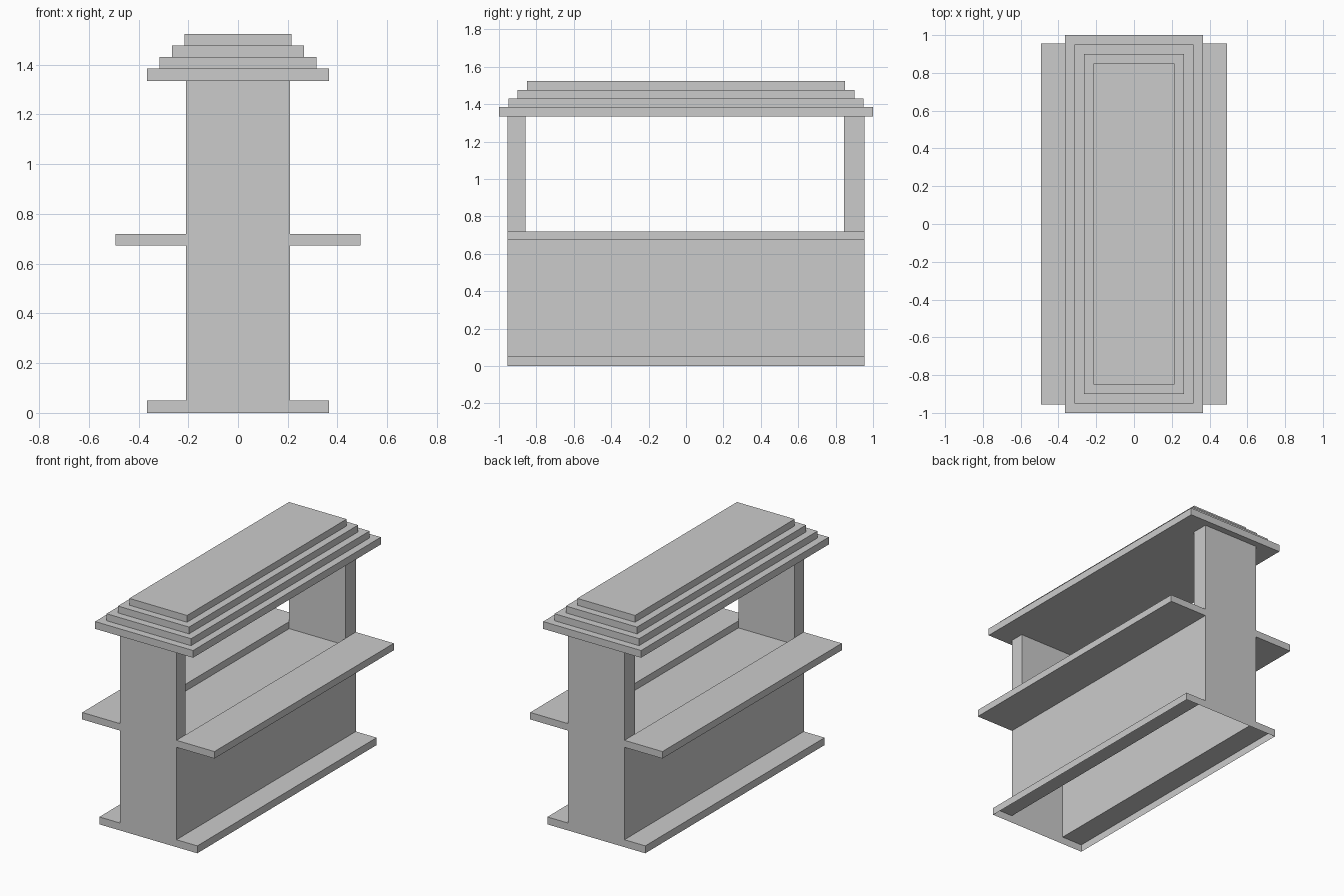
import bpy, bmesh

if "Cube" in bpy.data.objects:
    bpy.data.objects.remove(bpy.data.objects["Cube"])


def make_object(name, bm):
    bmesh.ops.recalc_face_normals(bm, faces=bm.faces)
    mesh = bpy.data.meshes.new(name)
    bm.to_mesh(mesh)
    bm.free()
    obj = bpy.data.objects.new(name, mesh)
    bpy.context.collection.objects.link(obj)
    return obj


def box(name, x, y, z):
    """Box from (min, max) pairs on each axis."""
    bm = bmesh.new()
    bmesh.ops.create_cube(bm, size=1)
    for v in bm.verts:
        v.co = [lo + (c + 0.5) * (hi - lo) for c, (lo, hi) in zip(v.co, (x, y, z))]
    return make_object(name, bm)


HALF_W, HALF_L = 0.21, 0.955
FLOOR, COUNTER_TOP, ROOF_Z = 0.673, 0.72, 1.335

# Hollow lower body with flared foot, extruded from a profile and open underneath
half = [(0.365, 0), (0.365, 0.05), (HALF_W, 0.05), (HALF_W, FLOOR)]
profile = half + [(-x, z) for x, z in reversed(half)]
bm = bmesh.new()
end = bm.faces.new([bm.verts.new((x, -HALF_L, z)) for x, z in profile])
ext = bmesh.ops.extrude_face_region(bm, geom=[end], use_keep_orig=True)
moved = [g for g in ext["geom"] if isinstance(g, bmesh.types.BMVert)]
bmesh.ops.translate(bm, verts=moved, vec=(0, 2 * HALF_L, 0))
bmesh.ops.recalc_face_normals(bm, faces=bm.faces)
underside = [f for f in bm.faces if all(v.co.z < 0.001 for v in f.verts)]
bmesh.ops.delete(bm, geom=underside, context='FACES')
make_object("lower_body", bm)

# Counter shelves, leaving a shallow trough between them
box("right_counter", (HALF_W, 0.493), (-HALF_L, HALF_L), (FLOOR, COUNTER_TOP))
box("left_counter", (-0.493, -HALF_W), (-HALF_L, HALF_L), (FLOOR, COUNTER_TOP))

# End panels holding up the roof
box("front_panel", (-HALF_W, HALF_W), (-HALF_L, -0.858), (FLOOR, ROOF_Z))
box("back_panel", (-HALF_W, HALF_W), (0.845, HALF_L), (FLOOR, ROOF_Z))

# Stepped roof
levels = [ROOF_Z, 1.384, 1.431, 1.477, 1.523]
for i in range(4):
    w, l = 0.365 - 0.05 * i, 1.0 - 0.05 * i
    box(f"roof_tier_{i + 1}", (-w, w), (-l, l), (levels[i], levels[i + 1]))
